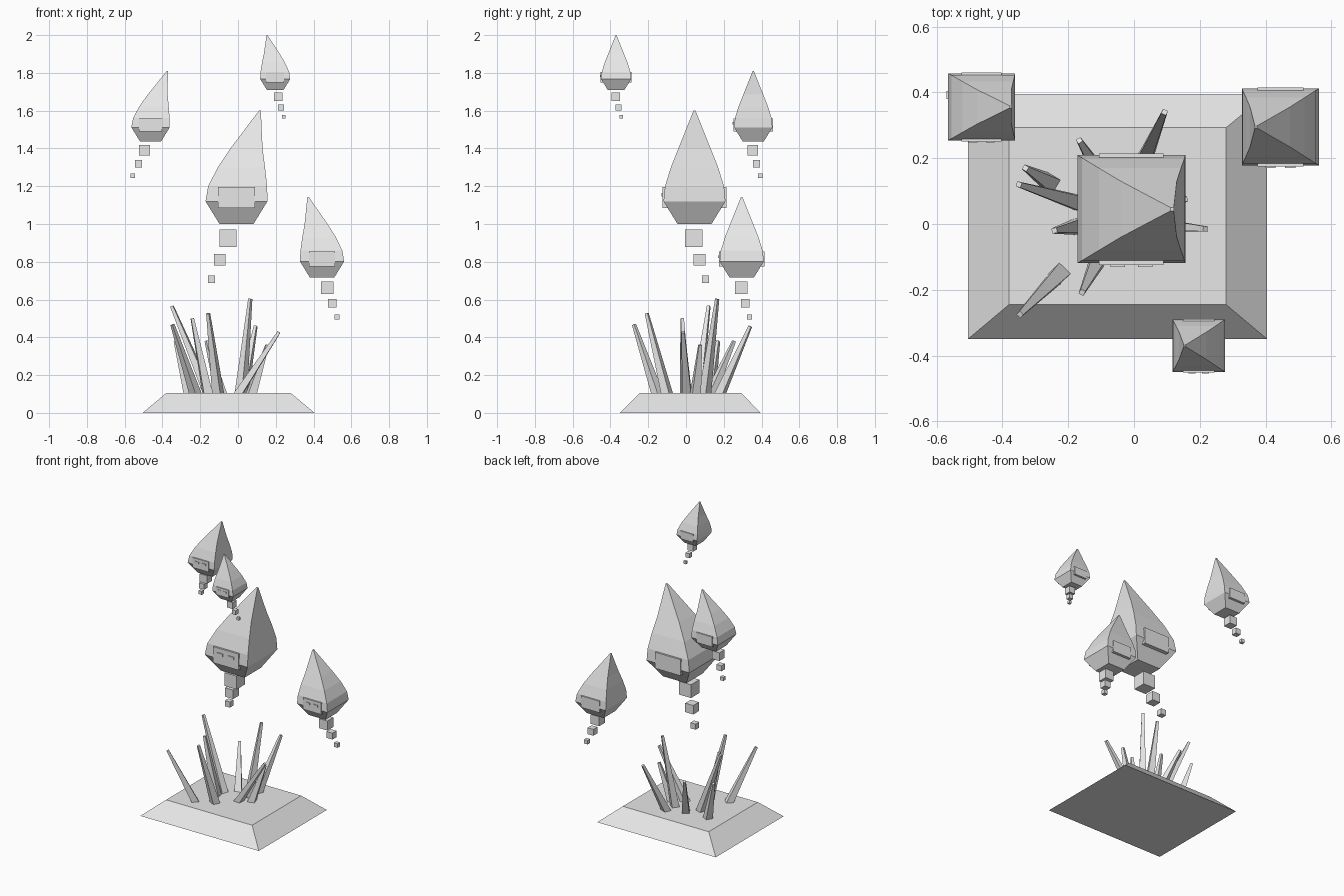
import bpy, bmesh, math
from mathutils import Vector

if "Cube" in bpy.data.objects:
    bpy.data.objects.remove(bpy.data.objects["Cube"])

grey = bpy.data.materials.new("pale grey")
grey.diffuse_color = (0.8, 0.8, 0.8, 1)
grey.use_nodes = True
grey.node_tree.nodes["Principled BSDF"].inputs["Base Color"].default_value = grey.diffuse_color


def finish(name, bm):
    bmesh.ops.recalc_face_normals(bm, faces=bm.faces)
    me = bpy.data.meshes.new(name)
    bm.to_mesh(me)
    bm.free()
    me.materials.append(grey)
    ob = bpy.data.objects.new(name, me)
    bpy.context.collection.objects.link(ob)
    return ob


def loft(name, rings):
    """Skin a stack of four-point rings and close both ends."""
    bm = bmesh.new()
    loops = [[bm.verts.new(p) for p in ring] for ring in rings]
    for a, b in zip(loops, loops[1:]):
        for i in range(4):
            j = (i + 1) % 4
            bm.faces.new((a[i], a[j], b[j], b[i]))
    bm.faces.new(loops[0])
    bm.faces.new(loops[-1])
    return finish(name, bm)


def rect(cx, cy, hx, hy, z):
    return [(cx + sx * hx, cy + sy * hy, z)
            for sx, sy in ((-1, -1), (1, -1), (1, 1), (-1, 1))]


def box(name, c, size):
    x, y, z = c
    hx, hy, hz = (v / 2 for v in size)
    return loft(name, [rect(x, y, hx, hy, z - hz), rect(x, y, hx, hy, z + hz)])


# Sloped ground slab
loft("ground_slab", [rect(-0.05, 0.0225, 0.455, 0.3725, 0),
                     rect(-0.05, 0.024, 0.33, 0.269, 0.105)])

# Crystal spikes: base x, y, then tip x, y, z
spikes = [
    (-0.225, -0.150, -0.347, -0.275, 0.467),
    (-0.155, 0.060, -0.350, 0.120, 0.565),
    (-0.255, 0.125, -0.330, 0.170, 0.380),
    (-0.105, -0.100, -0.158, -0.208, 0.527),
    (-0.160, -0.005, -0.242, -0.020, 0.500),
    (-0.090, 0.130, -0.166, 0.254, 0.380),
    (0.025, 0.180, 0.093, 0.340, 0.458),
    (0.015, 0.100, 0.065, 0.165, 0.603),
    (0.070, 0.050, 0.155, 0.075, 0.360),
    (0.000, 0.005, 0.217, -0.015, 0.428),
]
for bx, by, tx, ty, tz in spikes:
    base, tip = Vector((bx, by, 0.1)), Vector((tx, ty, tz))
    axis = (tip - base).normalized()
    flat = Vector((axis.x, axis.y, 0)).normalized()
    side = Vector((-flat.y, flat.x, 0))
    up = axis.cross(side)
    signs = ((-1, -1), (1, -1), (1, 1), (-1, 1))
    loft("spike", [[base + 0.024 * (a * flat + b * side) for a, b in signs],
                   [tip + 0.008 * (b * side - a * up) for a, b in signs]])

# Body profile: height, half width, sideways lean
BODY = [(0, 0.09, 0), (0.12, 0.164, 0), (0.20, 0.156, 0.006),
        (0.30, 0.125, 0.026), (0.40, 0.085, 0.053), (0.60, 0.005, 0.124)]
# Trailing cubes: x, y, z, size
TAIL = [(-0.045, -0.004, -0.075, 0.092), (-0.089, 0.027, -0.19, 0.062),
        (-0.132, 0.058, -0.292, 0.039)]


def wisp(cx, cy, z, s, lean):
    """One floating spirit; the sign of lean sets which way its tip bends."""
    loft("wisp_body", [rect(cx + o * s * lean, cy, w * s, w * s, z + h * s)
                       for h, w, o in BODY])
    # Front and back plates
    for side, name in ((-1, "face_plate"), (1, "back_plate")):
        box(name, (cx, cy + side * 0.144 * s, z + 0.14 * s),
            (0.196 * s, 0.05 * s, 0.112 * s))
    # Eyes
    for side in (-1, 1):
        box("eye", (cx + side * 0.042 * s, cy - 0.1715 * s, z + 0.155 * s),
            (0.044 * s, 0.008 * s, 0.02 * s))
    # Tail
    for x, y, h, size in TAIL:
        box("tail_cube", (cx + x * s * lean, cy + y * s, z + h * s),
            (size * s,) * 3)


wisp(-0.008, 0.045, 1.0, 1.0, 1.0)
wisp(-0.463, 0.356, 1.437, 0.62, 1.15)
wisp(0.197, -0.370, 1.709, 0.485, -0.72)
wisp(0.445, 0.295, 0.716, 0.712, -0.84)
